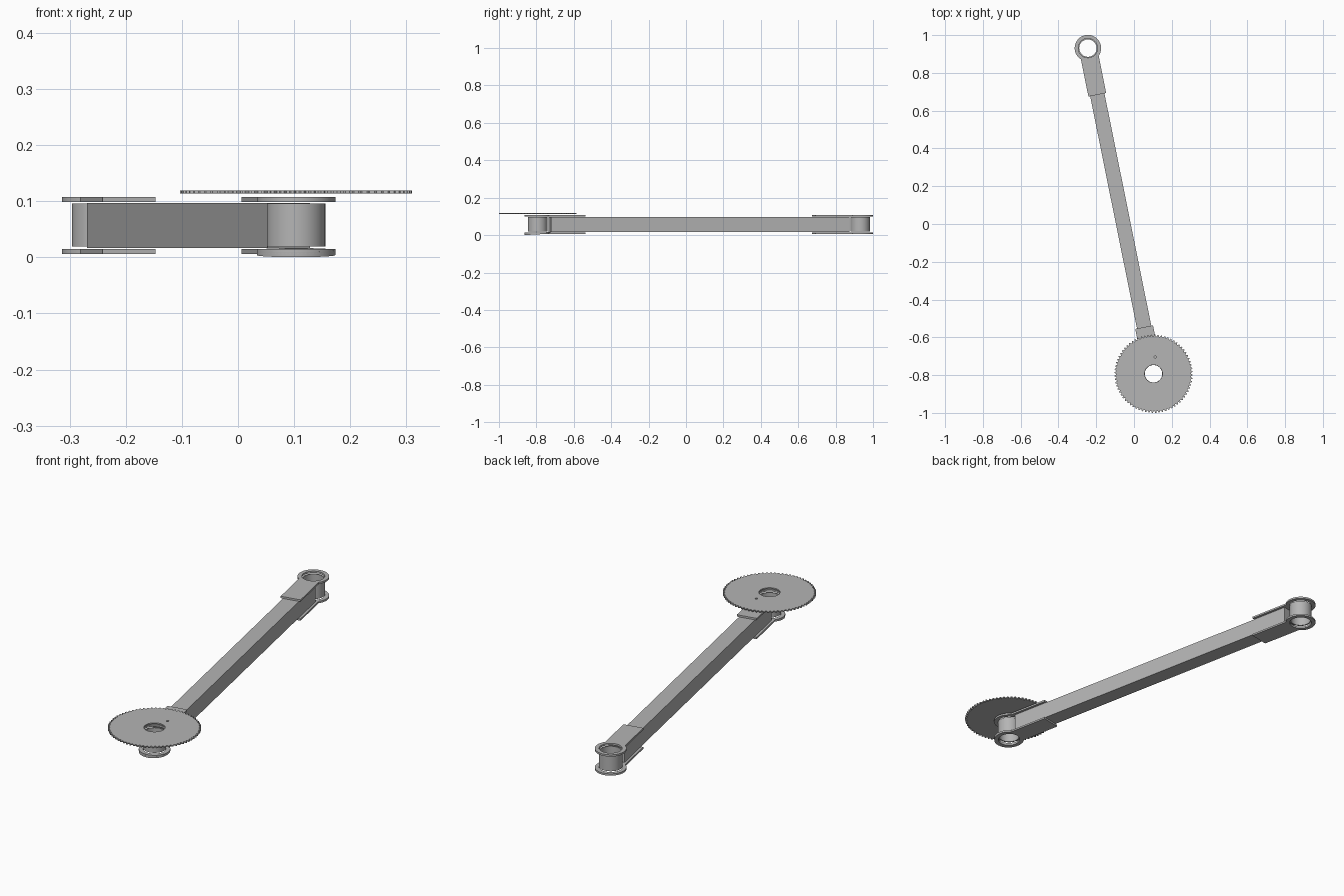
import bpy, bmesh, math
from mathutils import Vector, Matrix

cube = bpy.data.objects.get("Cube")
if cube:
    bpy.data.objects.remove(cube, do_unlink=True)

steel = bpy.data.materials.new("grey_steel")
steel.use_nodes = True
GREY = (0.46, 0.46, 0.46, 1)
steel.diffuse_color = GREY
steel.node_tree.nodes["Principled BSDF"].inputs["Base Color"].default_value = GREY

FRONT = Vector((0.1035, -0.793))
BACK = Vector((-0.244, 0.931))
ARM = BACK - FRONT
HEADING = math.atan2(ARM.y, ARM.x)


def arc(radius, count=64, start=0.0, end=math.tau, centre=(0, 0)):
    """Points on an arc; a full turn leaves out the repeated last point."""
    steps = count if end - start > math.tau - 1e-6 else count - 1
    return [(centre[0] + radius * math.cos(start + (end - start) * i / steps),
             centre[1] + radius * math.sin(start + (end - start) * i / steps))
            for i in range(count)]


def slab(name, outlines, low, high, place, angle=0.0, tilt=0.0):
    """Flat profile with holes, given thickness, then turned and placed."""
    curve = bpy.data.curves.new(name, 'CURVE')
    curve.dimensions = '2D'
    curve.fill_mode = 'BOTH'
    curve.extrude = (high - low) / 2
    for points in outlines:
        spline = curve.splines.new('POLY')
        spline.points.add(len(points) - 1)
        for p, (x, y) in zip(spline.points, points):
            p.co = (x, y, 0, 1)
        spline.use_cyclic_u = True
    obj = bpy.data.objects.new(name, curve)
    bpy.context.collection.objects.link(obj)
    bpy.ops.object.select_all(action='DESELECT')
    obj.select_set(True)
    bpy.context.view_layer.objects.active = obj
    bpy.ops.object.convert(target='MESH')
    obj = bpy.context.view_layer.objects.active
    mesh = obj.data
    bm = bmesh.new()
    bm.from_mesh(mesh)
    bmesh.ops.remove_doubles(bm, verts=bm.verts, dist=1e-5)
    bmesh.ops.recalc_face_normals(bm, faces=bm.faces)
    bm.to_mesh(mesh)
    bm.free()
    mesh.transform(Matrix.Translation((place[0], place[1], (low + high) / 2))
                   @ Matrix.Rotation(tilt, 4, 'X') @ Matrix.Rotation(angle, 4, 'Z'))
    mesh.materials.clear()
    mesh.materials.append(steel)
    bpy.ops.object.shade_smooth_by_angle(angle=math.radians(30))
    return obj


# Long bar between the two pivots
half, gap = 0.0385, 0.066
span = ARM.length
slab("arm_bar", [[(gap, -half), (span - gap, -half), (span - gap, half), (gap, half)]],
     0.017, 0.097, FRONT, HEADING)

# Keyhole shaped end plate: round eye with a straight tongue along the bar
EYE, TONGUE, REACH = 0.07, 0.048, 0.252
corner = math.asin(TONGUE / EYE)
keyhole = arc(EYE, 48, corner, math.tau - corner) + [(REACH, -TONGUE), (REACH, TONGUE)]

# Plates and bushing at each end
for end, place, angle in (("front", FRONT, HEADING), ("back", BACK, HEADING + math.pi)):
    slab(end + "_lower_plate", [keyhole, arc(0.051)], 0.006, 0.015, place, angle)
    slab(end + "_upper_plate", [keyhole, arc(0.051)], 0.099, 0.108, place, angle)
    slab(end + "_bushing", [arc(0.052), arc(0.046)], 0.019, 0.096, place)

# Slightly tilted washer under the front pivot
slab("front_washer", [arc(EYE), arc(0.05)], 0.004, 0.013, FRONT, tilt=math.radians(3))

# Toothed wheel
TEETH, TIP, ROOT = 72, 0.207, 0.198
rim = []
for i in range(TEETH):
    for shift, radius in ((0, ROOT), (0.3, ROOT), (0.5, TIP), (0.8, TIP)):
        a = (i + shift) / TEETH * math.tau
        rim.append((radius * math.cos(a), radius * math.sin(a)))
slab("toothed_wheel", [rim, arc(0.047), arc(0.006, 16, centre=(0.009, 0.088))],
     0.1135, 0.1195, FRONT)
